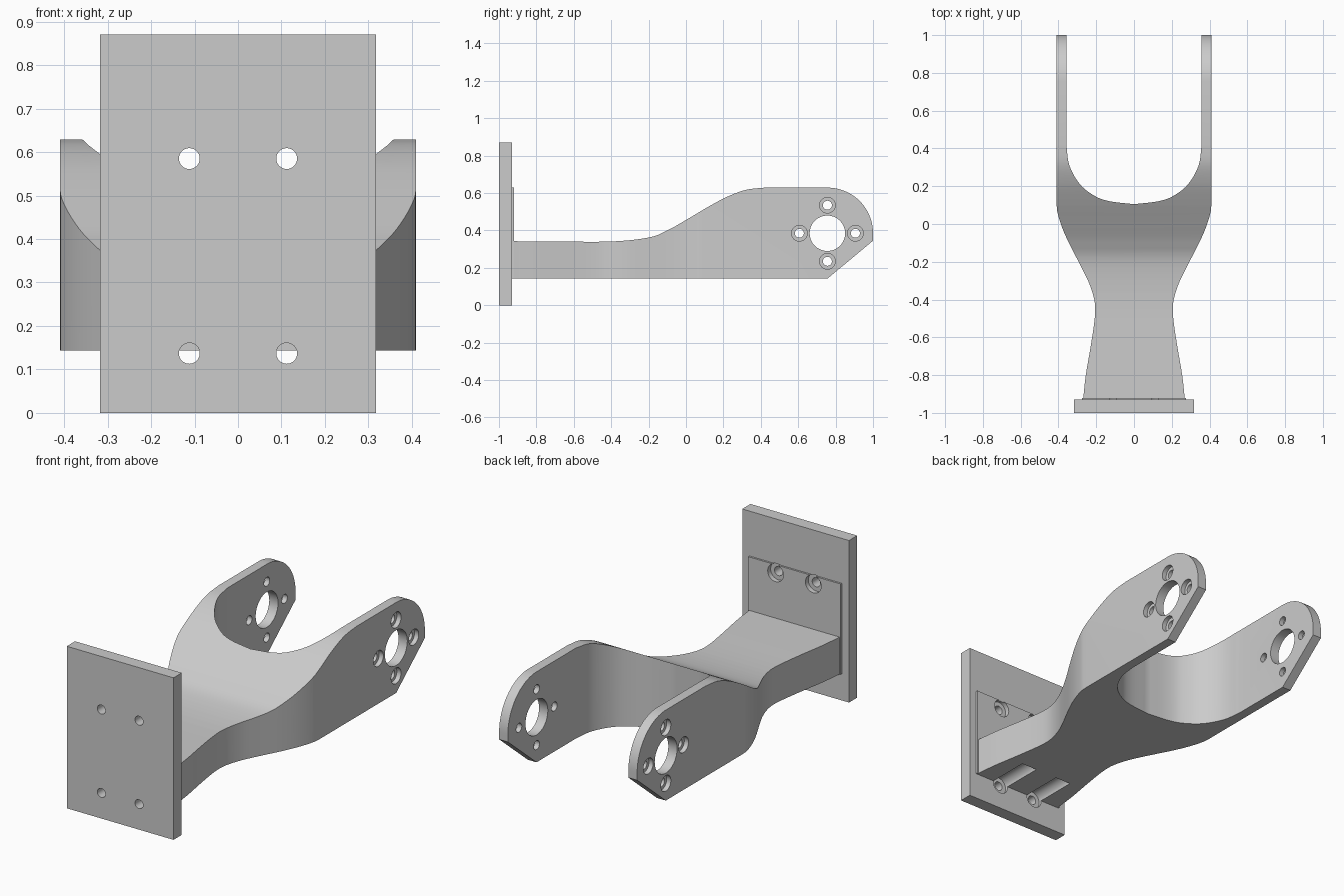
import bpy, bmesh, math
from mathutils import Vector, Matrix

old = bpy.data.objects.get("Cube")
if old:
    bpy.data.objects.remove(old, do_unlink=True)

grey = bpy.data.materials.new("light_grey")
grey.use_nodes = True
COLOUR = (0.6, 0.6, 0.6, 1)
grey.diffuse_color = COLOUR
grey.node_tree.nodes["Principled BSDF"].inputs["Base Color"].default_value = COLOUR


def make_object(name, bm):
    bmesh.ops.recalc_face_normals(bm, faces=bm.faces)
    mesh = bpy.data.meshes.new(name)
    bm.to_mesh(mesh)
    bm.free()
    mesh.materials.append(grey)
    obj = bpy.data.objects.new(name, mesh)
    bpy.context.collection.objects.link(obj)
    return obj


def box(name, x, y, z):
    """Box from (low, high) pairs."""
    bm = bmesh.new()
    bmesh.ops.create_cube(bm, size=1)
    for v in bm.verts:
        v.co = [lo + (c + 0.5) * (hi - lo) for c, (lo, hi) in zip(v.co, (x, y, z))]
    return make_object(name, bm)


def prism(name, points, offset):
    """Closed outline pushed along an offset."""
    bm = bmesh.new()
    face = bm.faces.new([bm.verts.new(p) for p in points])
    ext = bmesh.ops.extrude_face_region(bm, geom=[face], use_keep_orig=True)
    moved = [g for g in ext["geom"] if isinstance(g, bmesh.types.BMVert)]
    bmesh.ops.translate(bm, verts=moved, vec=offset)
    return make_object(name, bm)


def spline(points, steps=6):
    """Smooth curve through the given 2D points."""
    p = [Vector(q) for q in points]
    p = [2 * p[0] - p[1]] + p + [2 * p[-1] - p[-2]]
    out = []
    for a, b, c, d in zip(p, p[1:], p[2:], p[3:]):
        for i in range(steps):
            t = i / steps
            out.append(0.5 * (2 * b + (c - a) * t + (2 * a - 5 * b + 4 * c - d) * t ** 2
                              + (3 * b - a - 3 * c + d) * t ** 3))
    return out + [p[-2]]


def add_cylinder(bm, start, end, radius, sides=32):
    start, end = Vector(start), Vector(end)
    axis = end - start
    turn = axis.to_track_quat("Z", "Y").to_matrix().to_4x4()
    bmesh.ops.create_cone(bm, cap_ends=True, segments=sides, radius1=radius, radius2=radius,
                          depth=axis.length, matrix=Matrix.Translation((start + end) / 2) @ turn)


def boolean(obj, cutter, operation):
    mod = obj.modifiers.new("cut", "BOOLEAN")
    mod.operation, mod.object, mod.solver = operation, cutter, "EXACT"
    bpy.context.view_layer.objects.active = obj
    bpy.ops.object.modifier_apply(modifier=mod.name)


def drill(targets, holes):
    """Cut a list of (start, end, radius) holes from each target."""
    for start, end, radius in holes:
        bm = bmesh.new()
        add_cylinder(bm, start, end, radius)
        cutter = make_object("hole_cutter", bm)
        cutter.hide_render = True
        for target in targets:
            boolean(target, cutter, "DIFFERENCE")
        bpy.data.objects.remove(cutter, do_unlink=True)


# Yoke plan: waisted neck opening into two parallel arms
outer = spline([(.27, -.935), (.255, -.8), (.228, -.64), (.208, -.5), (.208, -.415),
                (.233, -.325), (.275, -.235), (.34, -.11), (.38, -.02), (.405, .06), (.41, .11)])
inner = spline([(.358, .42), (.342, .31), (.286, .21), (.207, .148), (.127, .12), (0, .105)])
half = outer + [Vector((.41, 1.1)), Vector((.358, 1.1))] + inner
plan = half + [Vector((-p.x, p.y)) for p in reversed(half[:-1])]
yoke = prism("yoke", [(p.x, p.y, 0) for p in plan], (0, 0, 0.8))

# Side profile: low neck rising to rounded arm ends with a cut lower corner
PIVOT_Y, PIVOT_Z, END_R = .756, .385, .244
side = spline([(-1, .343), (-.7, .341), (-.4, .341), (-.2, .362), (-.1, .4), (0, .456),
               (.12, .527), (.22, .58), (.32, .617), (.42, .629)])
for i in range(25):
    a = math.pi / 2 * (1 - i / 24)
    side.append(Vector((PIVOT_Y + END_R * math.cos(a), PIVOT_Z + END_R * math.sin(a))))
side += [Vector((1, .345)), Vector((.757, .143)), Vector((-1, .143))]
profile = prism("side_cutter", [(-.6, p.x, p.y) for p in side], (1.2, 0, 0))
profile.hide_render = True
boolean(yoke, profile, "INTERSECT")
bpy.data.objects.remove(profile, do_unlink=True)

# Pivot bores with four counterbored screw holes on each arm
arm_holes = [((-.6, PIVOT_Y, PIVOT_Z), (.6, PIVOT_Y, PIVOT_Z), .095)]
for dy, dz in ((.15, 0), (-.15, 0), (0, .15), (0, -.15)):
    y, z = PIVOT_Y + dy, PIVOT_Z + dz
    arm_holes.append(((-.6, y, z), (.6, y, z), .024))
    for s in (-1, 1):
        arm_holes.append(((s * .385, y, z), (s * .6, y, z), .042))
drill([yoke], arm_holes)

# Mounting plate and thin pad behind it
plate = box("mounting_plate", (-.317, .317), (-1, -.93), (0, .87))
pad = box("raised_pad", (-.275, .275), (-.935, -.92), (.143, .629))

# Plate screw holes, counterbores and screwdriver channels under the neck
for x in (-.112, .112):
    for z in (.137, .585):
        drill([plate], [((x, -1.1, z), (x, -.85, z), .024)])
        drill([plate, pad], [((x, -.945, z), (x, -.7, z), .047)])
    drill([yoke], [((x, -1, .137), (x, -.7, .137), .047)])

# Smooth curved walls, keep edges crisp
for obj in (yoke, plate, pad):
    bpy.ops.object.select_all(action="DESELECT")
    obj.select_set(True)
    bpy.context.view_layer.objects.active = obj
    bpy.ops.object.shade_smooth_by_angle(angle=math.radians(30))
